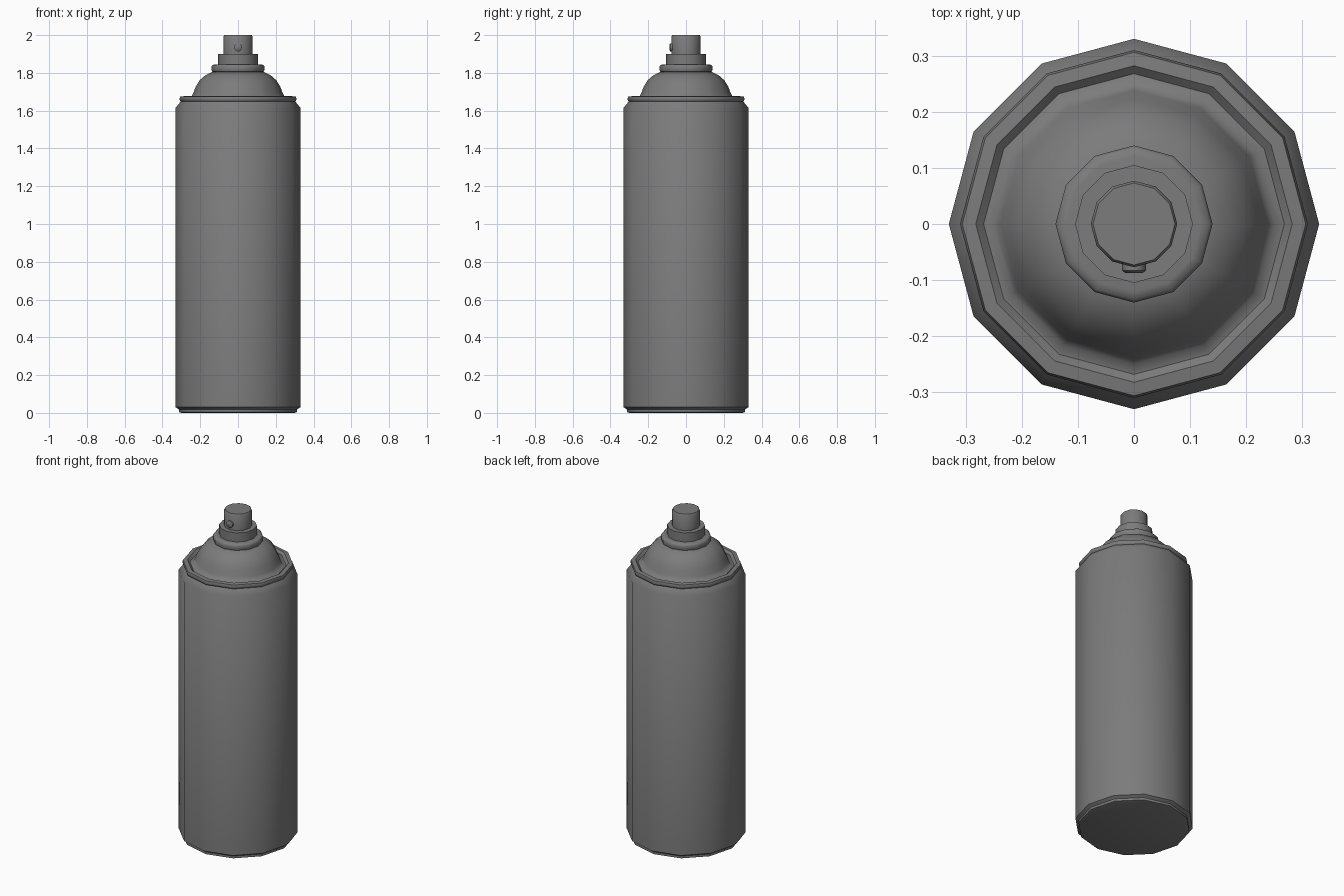
import bpy, bmesh
from math import cos, sin, pi, radians
from mathutils import Matrix

cube = bpy.data.objects.get("Cube")
if cube:
    bpy.data.objects.remove(cube, do_unlink=True)

SIDES = 12

# Single grey metal colour
grey = bpy.data.materials.new("grey metal")
grey.use_nodes = True
colour = (0.2, 0.2, 0.2, 1)
grey.diffuse_color = colour
grey.node_tree.nodes["Principled BSDF"].inputs["Base Color"].default_value = colour


def lathe(name, profile, angle=50, matrix=None):
    """Turn (radius, height) points around z, with flat end caps."""
    bm = bmesh.new()
    rings = []
    for r, z in profile:
        rings.append([bm.verts.new((r * cos(2 * pi * i / SIDES), r * sin(2 * pi * i / SIDES), z))
                      for i in range(SIDES)])
    for low, high in zip(rings, rings[1:]):
        for i in range(SIDES):
            j = (i + 1) % SIDES
            bm.faces.new((low[i], low[j], high[j], high[i]))
    bm.faces.new(rings[0][::-1])
    bm.faces.new(rings[-1])
    bmesh.ops.recalc_face_normals(bm, faces=bm.faces)
    mesh = bpy.data.meshes.new(name)
    bm.to_mesh(mesh)
    bm.free()
    mesh.materials.append(grey)
    obj = bpy.data.objects.new(name, mesh)
    if matrix:
        obj.matrix_world = matrix
    bpy.context.collection.objects.link(obj)
    bpy.ops.object.select_all(action='DESELECT')
    obj.select_set(True)
    bpy.context.view_layer.objects.active = obj
    bpy.ops.object.shade_smooth_by_angle(angle=radians(angle))
    return obj


# Can body with bottom seam and sloped shoulder
lathe("can_body", [(0.30, 0), (0.312, 0.004), (0.312, 0.018), (0.33, 0.03),
                   (0.33, 1.615), (0.302, 1.65)])

# Rolled rim, shallow groove and dome
lathe("rim_and_dome", [(0.295, 1.645), (0.306, 1.65), (0.31, 1.662), (0.306, 1.674),
                       (0.282, 1.677), (0.268, 1.664), (0.25, 1.668), (0.238, 1.69),
                       (0.224, 1.727), (0.202, 1.762), (0.172, 1.788), (0.135, 1.806)])

# Valve cup collar
lathe("valve_collar", [(0.125, 1.803), (0.137, 1.807), (0.14, 1.815), (0.14, 1.834),
                       (0.135, 1.842), (0.12, 1.845)])

# Valve stem housing
lathe("valve_housing", [(0.105, 1.84), (0.105, 1.9)])

# Spray button
lathe("spray_button", [(0.077, 1.895), (0.077, 1.994), (0.073, 2.0)], angle=35)

# Nozzle on the front of the button
lathe("nozzle", [(0.021, 0), (0.021, 0.023), (0.016, 0.027)],
      matrix=Matrix.Translation((0, -0.06, 1.935)) @ Matrix.Rotation(pi / 2, 4, 'X'))
